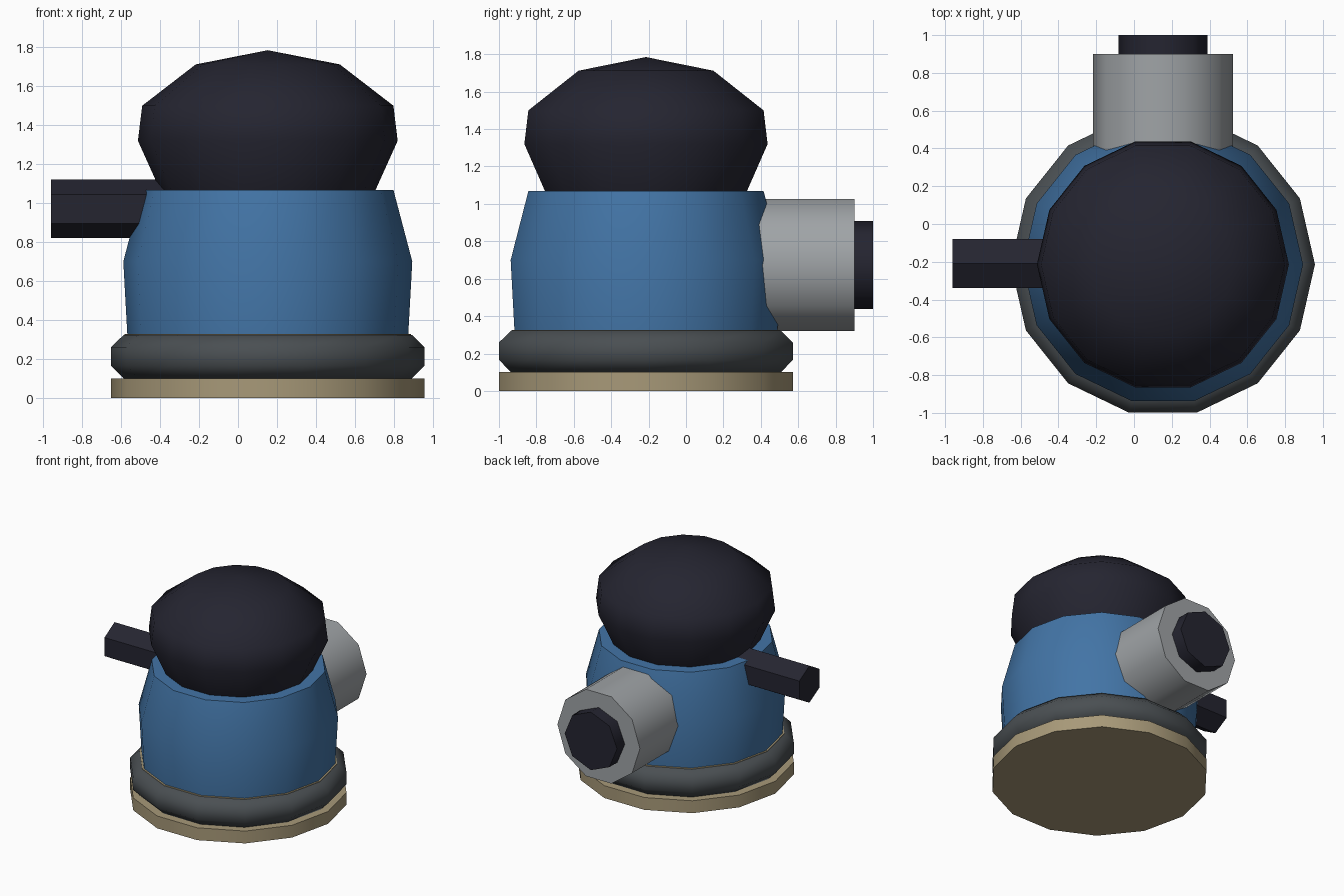
import bpy
import bmesh
from math import cos, sin, tau, radians
from mathutils import Matrix

cube = bpy.data.objects.get("Cube")
if cube:
    bpy.data.objects.remove(cube, do_unlink=True)

AXIS_X, AXIS_Y = 0.153, -0.214  # upright axis of the body


def make_material(name, r, g, b):
    mat = bpy.data.materials.new(name)
    mat.use_nodes = True
    mat.diffuse_color = (r, g, b, 1)
    mat.node_tree.nodes["Principled BSDF"].inputs["Base Color"].default_value = (r, g, b, 1)
    return mat


blue = make_material("blue", 0.055, 0.175, 0.38)
black = make_material("near black", 0.018, 0.018, 0.03)
charcoal = make_material("charcoal", 0.068, 0.078, 0.085)
tan = make_material("tan", 0.39, 0.32, 0.19)
grey = make_material("light grey", 0.35, 0.37, 0.385)


def lathe(name, profile, sides, mat, place, smooth_angle):
    """Spin (radius, height) points round z, close both ends, then place."""
    bm = bmesh.new()
    rings = []
    for radius, height in profile:
        if radius == 0:
            rings.append([bm.verts.new((0, 0, height))] * sides)
        else:
            rings.append([bm.verts.new((radius * cos(tau * i / sides),
                                        radius * sin(tau * i / sides), height))
                          for i in range(sides)])
    for low, high in zip(rings, rings[1:]):
        for i in range(sides):
            j = (i + 1) % sides
            corners = dict.fromkeys((low[i], low[j], high[j], high[i]))
            bm.faces.new(list(corners))
    if profile[0][0]:
        bm.faces.new(rings[0][::-1])
    if profile[-1][0]:
        bm.faces.new(rings[-1])
    bm.transform(place)
    bmesh.ops.recalc_face_normals(bm, faces=bm.faces)
    mesh = bpy.data.meshes.new(name)
    bm.to_mesh(mesh)
    bm.free()
    mesh.materials.append(mat)
    obj = bpy.data.objects.new(name, mesh)
    bpy.context.collection.objects.link(obj)
    bpy.ops.object.select_all(action="DESELECT")
    obj.select_set(True)
    bpy.context.view_layer.objects.active = obj
    bpy.ops.object.shade_smooth_by_angle(angle=radians(smooth_angle))
    return obj


# Upright stack: base, ring, collar, body and dome
upright = Matrix.Translation((AXIS_X, AXIS_Y, 0))
stack = [
    ("base", tan, [(0.805, 0), (0.805, 0.1)]),
    ("ring", charcoal, [(0.74, 0.1), (0.805, 0.165), (0.805, 0.26), (0.74, 0.323)]),
    ("collar", tan, [(0.735, 0.29), (0.735, 0.327)]),
    ("body", blue, [(0.72, 0.3), (0.742, 0.7), (0.645, 1.068)]),
    ("dome", black, [(0.55, 1.06), (0.667, 1.32), (0.645, 1.5), (0.37, 1.712), (0, 1.785)]),
]
for part, mat, profile in stack:
    lathe(part, profile, 14, mat, upright, 55)

# Back pipe and its end plug, lying along y
backward = Matrix.Translation((AXIS_X, 0, 0.673)) @ Matrix.Rotation(radians(-90), 4, "X")
lathe("back_pipe", [(0.37, 0.1), (0.37, 0.9)], 10, grey, backward, 40)
lathe("pipe_plug", [(0.235, 0.85), (0.235, 1.0)], 8, black, backward, 50)

# Six-sided handle on the right side, corners up and down
sideways = Matrix.Translation((0, -0.21, 0.97)) @ Matrix.Rotation(radians(-90), 4, "Y")
lathe("side_handle", [(0.15, 0.2), (0.15, 0.96)], 6, black, sideways, 30)
